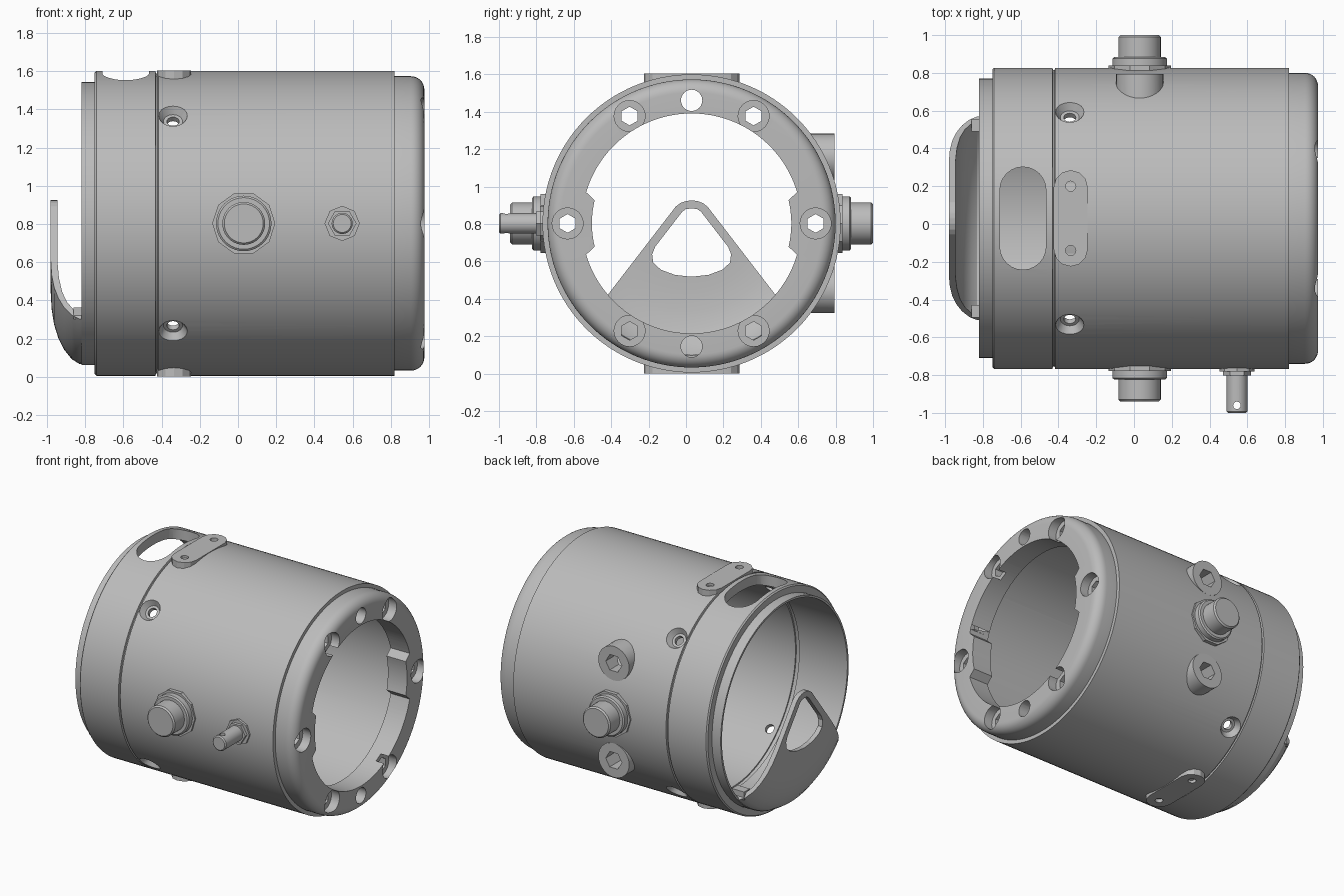
import bpy, bmesh, math
from mathutils import Matrix, Vector

if "Cube" in bpy.data.objects:
    bpy.data.objects.remove(bpy.data.objects["Cube"])

metal = bpy.data.materials.new("satin_grey_metal")
metal.use_nodes = True
GREY = (0.5, 0.5, 0.5, 1)
metal.diffuse_color = GREY
metal.node_tree.nodes["Principled BSDF"].inputs["Base Color"].default_value = GREY

C = Vector((0, 0.03, 0.803))      # a point on the barrel axis
X, Y, Z = Vector((1, 0, 0)), Vector((0, 1, 0)), Vector((0, 0, 1))
BORE = 0.725


def frame(w, x=0.0, u=X, shift=Vector()):
    """Local z runs along w, local x along u, origin on the barrel axis."""
    w = w.normalized()
    m = Matrix((u, w.cross(u), w)).transposed().to_4x4()
    m.translation = C + X * x + shift
    return m


AXIS = frame(X, u=Y)              # local (x, y, z) = world (y, z, x)


def finish(name, bm, m):
    bmesh.ops.recalc_face_normals(bm, faces=bm.faces)
    bm.transform(m)
    me = bpy.data.meshes.new(name)
    bm.to_mesh(me)
    bm.free()
    ob = bpy.data.objects.new(name, me)
    me.materials.append(metal)
    bpy.context.collection.objects.link(ob)
    return ob


def lathe(name, profile, m, n=32, closed=False):
    """Spin (height, radius) points about local z."""
    bm = bmesh.new()
    vs = [bm.verts.new((r, 0, h)) for h, r in profile]
    es = [bm.edges.new(p) for p in zip(vs, vs[1:])]
    if closed:
        es.append(bm.edges.new((vs[-1], vs[0])))
    bmesh.ops.spin(bm, geom=vs + es, cent=(0, 0, 0), axis=(0, 0, 1),
                   angle=math.tau, steps=n)
    bmesh.ops.remove_doubles(bm, verts=bm.verts, dist=1e-5)
    return finish(name, bm, m)


def prism(name, pts, lo, hi, m):
    """Extrude a flat outline along local z."""
    bm = bmesh.new()
    f = bm.faces.new([bm.verts.new((a, b, lo)) for a, b in pts])
    top = bmesh.ops.extrude_face_region(bm, geom=[f])["geom"]
    bmesh.ops.translate(bm, vec=(0, 0, hi - lo),
                        verts=[v for v in top if isinstance(v, bmesh.types.BMVert)])
    return finish(name, bm, m)


def ring(r, n, at=(0, 0), start=0.0):
    return [(at[0] + r * math.cos(start + math.tau * i / n),
             at[1] + r * math.sin(start + math.tau * i / n)) for i in range(n)]


def stadium(r, half, n=8):
    arc = [math.pi * i / n for i in range(n + 1)]
    return ([(r * math.cos(a), half + r * math.sin(a)) for a in arc]
            + [(-r * math.cos(a), -half - r * math.sin(a)) for a in arc])


def boolean(ob, cutter, op="DIFFERENCE", keep=False):
    mod = ob.modifiers.new("cut", "BOOLEAN")
    mod.operation, mod.solver, mod.object = op, "EXACT", cutter
    with bpy.context.temp_override(object=ob, active_object=ob):
        bpy.ops.object.modifier_apply(modifier=mod.name)
    if not keep:
        bpy.data.objects.remove(cutter)


# Barrel: rear lip, rear ring, groove, main tube and rounded end cap
R = 0.797
corner = [(0.905 + 0.07 * math.sin(a), 0.70 + 0.07 * math.cos(a))
          for a in [math.pi / 2 * i / 8 for i in range(9)]]
barrel_profile = ([(-0.82, 0.74), (-0.75, 0.74), (-0.75, 0.788), (-0.741, R),
                   (-0.432, R), (-0.429, 0.785), (-0.42, 0.785), (-0.417, R),
                   (0.82, R), (0.82, 0.77)] + corner +
                  [(0.975, 0.5), (0.82, 0.5), (0.82, BORE), (-0.40, BORE),
                   (-0.40, 0.735), (-0.43, 0.735), (-0.43, BORE), (-0.82, BORE)])
barrel = lathe("barrel", barrel_profile, AXIS, 128, True)

# End opening with an inward tab at each side
opening = []
for i in range(120):
    a = math.tau * (i + 0.5) / 120
    r = 0.533 if abs(math.sin(a)) < 0.265 else 0.588
    opening.append((r * math.cos(a), r * math.sin(a)))
boolean(barrel, prism("opening_cutter", opening, 0.7, 1.1, AXIS))

# Six counterbored hex holes and two plain holes in the end cap
for k in range(6):
    a = math.radians(60 * k)
    at = (0.663 * math.cos(a), 0.663 * math.sin(a))
    boolean(barrel, prism("counterbore_cutter", ring(0.083, 24, at), 0.91, 1.1, AXIS))
    boolean(barrel, prism("hex_cutter", ring(0.05, 6, at, math.pi / 6), 0.7, 1.1, AXIS))
for s in (1, -1):
    boolean(barrel, prism("hole_cutter", ring(0.057, 24, (0, 0.658 * s)), 0.7, 1.1, AXIS))

# Window in the top of the rear ring
boolean(barrel, prism("window_cutter", stadium(0.122, 0.15, 12), 0.4, 1, frame(Z, -0.588)))

# Countersunk holes around the barrel
for sy in (1, -1):
    for sz in (1, -1):
        boolean(barrel, lathe("countersink_cutter",
                              [(0.6, 0), (0.6, 0.032), (0.755, 0.032), (0.755, 0.05),
                               (0.795, 0.075), (0.85, 0.075), (0.85, 0)],
                              frame(Y * sy + Z * sz, -0.34), 20))

# Bosses with hex holes above and below the back trunnion
parts = [barrel]
for label, s in (("upper", 1), ("lower", -1)):
    m = frame(Y, 0.03, shift=Z * 0.355 * s)
    boss = prism(label + "_boss", ring(0.125, 32), 0.5, 0.763, m)
    boolean(boss, prism("bore_cutter", ring(0.745, 96), -1, 1, AXIS))
    hole = prism("hex_cutter", ring(0.065, 6), 0.4, 0.95, m)
    boolean(boss, hole, keep=True)
    boolean(barrel, hole)
    parts.append(boss)

# Flat plates with two small holes, top and bottom
for label, s in (("top", 1), ("bottom", -1)):
    m = frame(Z * s, -0.335)
    plate = prism(label + "_plate", stadium(0.09, 0.165, 6), 0.745, 0.801, m)
    for y in (0.17, -0.17):
        boolean(plate, prism("hole_cutter", ring(0.027, 12, (0, y)), 0.775, 0.9, m))
    parts.append(plate)

# Trunnions at front and back: faceted base, collar and stub shaft
for label, w in (("front", -Y), ("back", Y)):
    m = frame(w, 0.03)
    parts.append(prism(label + "_trunnion_base", ring(0.165, 10), 0.75, 0.808, m))
    parts.append(lathe(label + "_trunnion",
                       [(0.75, 0), (0.75, 0.145), (0.845, 0.145), (0.853, 0.135),
                        (0.853, 0.112), (0.96, 0.112), (0.97, 0.102), (0.97, 0)], m, 40))

# Small front pin with a cross hole
m = frame(-Y, 0.545)
parts.append(prism("pin_base", ring(0.092, 8), 0.75, 0.81, m))
parts.append(prism("pin_nut", ring(0.075, 6), 0.75, 0.832, m))
pin = lathe("pin", [(0.75, 0), (0.75, 0.055), (1.022, 0.055), (1.03, 0.047), (1.03, 0)], m)
boolean(pin, prism("pin_hole_cutter", ring(0.02, 12), -0.2, 0.2,
                   frame(Z, 0.545, shift=Y * -0.99)))
parts.append(pin)

# Domed rear bracket trimmed to a rounded triangle with a window
bracket = lathe("rear_bracket",
                [(-0.98, 0), (-0.98, 0.36), (-0.975, 0.45), (-0.962, 0.53), (-0.94, 0.6),
                 (-0.91, 0.66), (-0.87, 0.71), (-0.83, 0.735), (-0.8, 0.738),
                 (-0.8, 0.705), (-0.83, 0.7), (-0.86, 0.675), (-0.895, 0.625),
                 (-0.92, 0.56), (-0.937, 0.47), (-0.945, 0.36), (-0.945, 0)],
                AXIS, 96)


def mirrored(half):
    return half + [(-a, b) for a, b in reversed(half) if a]


boolean(bracket, prism("trim", mirrored([(0, 0.123), (0.03, 0.12), (0.06, 0.109), (0.085, 0.09),
                                         (0.855, -0.91)]), -1.2, -0.7, AXIS), "INTERSECT")
boolean(bracket, prism("window", mirrored([(0, 0.08), (0.03, 0.077), (0.05, 0.063),
                                           (0.195, -0.125), (0.211, -0.165), (0.205, -0.21),
                                           (0.165, -0.247), (0.09, -0.275), (0, -0.285)]),
                       -1.2, -0.7, AXIS))
parts.append(bracket)

# Mounting blocks where the bracket meets the barrel
for label, s in (("front", -1), ("back", 1)):
    block = [(0.46 * s, -0.5), (0.525 * s, -0.5), (0.525 * s, -0.44), (0.46 * s, -0.44)]
    parts.append(prism(label + "_bracket_block", block, -0.86, -0.76, AXIS))

# Smooth round surfaces, crisp edges
for ob in parts:
    with bpy.context.temp_override(object=ob, active_object=ob, selected_objects=[ob],
                                   selected_editable_objects=[ob]):
        bpy.ops.object.shade_smooth_by_angle(angle=math.radians(28))
